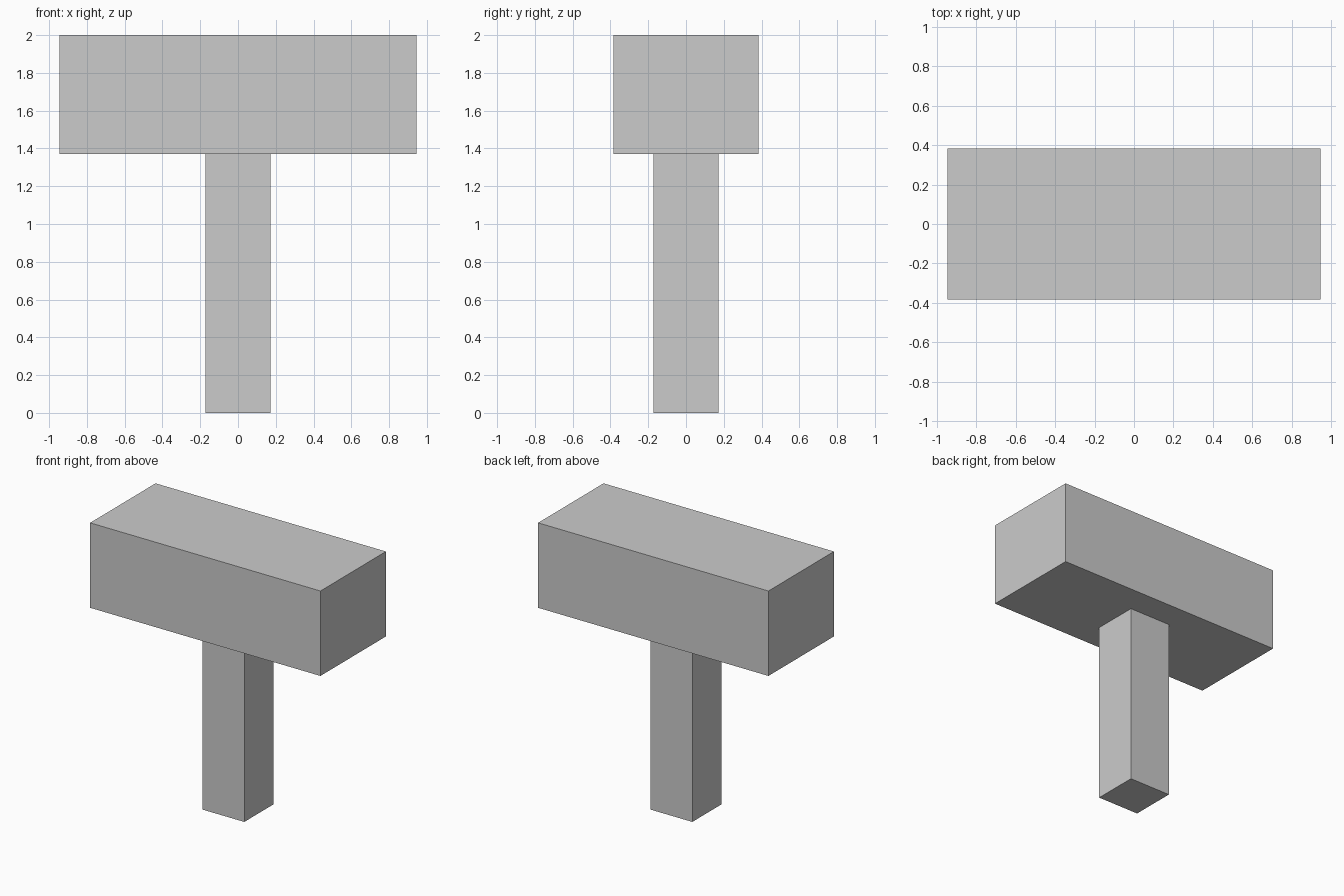
import bpy

if "Cube" in bpy.data.objects:
    bpy.data.objects.remove(bpy.data.objects["Cube"])


def box(name, size, z_min, z_max):
    """Flat-faced box centred on x = 0, y = 0 between two heights."""
    bpy.ops.mesh.primitive_cube_add(size=1, location=(0, 0, (z_min + z_max) / 2))
    obj = bpy.context.object
    obj.name = name
    obj.scale = (size[0], size[1], z_max - z_min)
    bpy.ops.object.transform_apply(location=False, rotation=False, scale=True)
    return obj


JOINT_Z = 1.37

# Square handle standing on the ground
box("handle", (0.345, 0.345), 0, JOINT_Z)

# Wide block head on top of the handle
box("hammer_head", (1.89, 0.767), JOINT_Z, 2.0)
